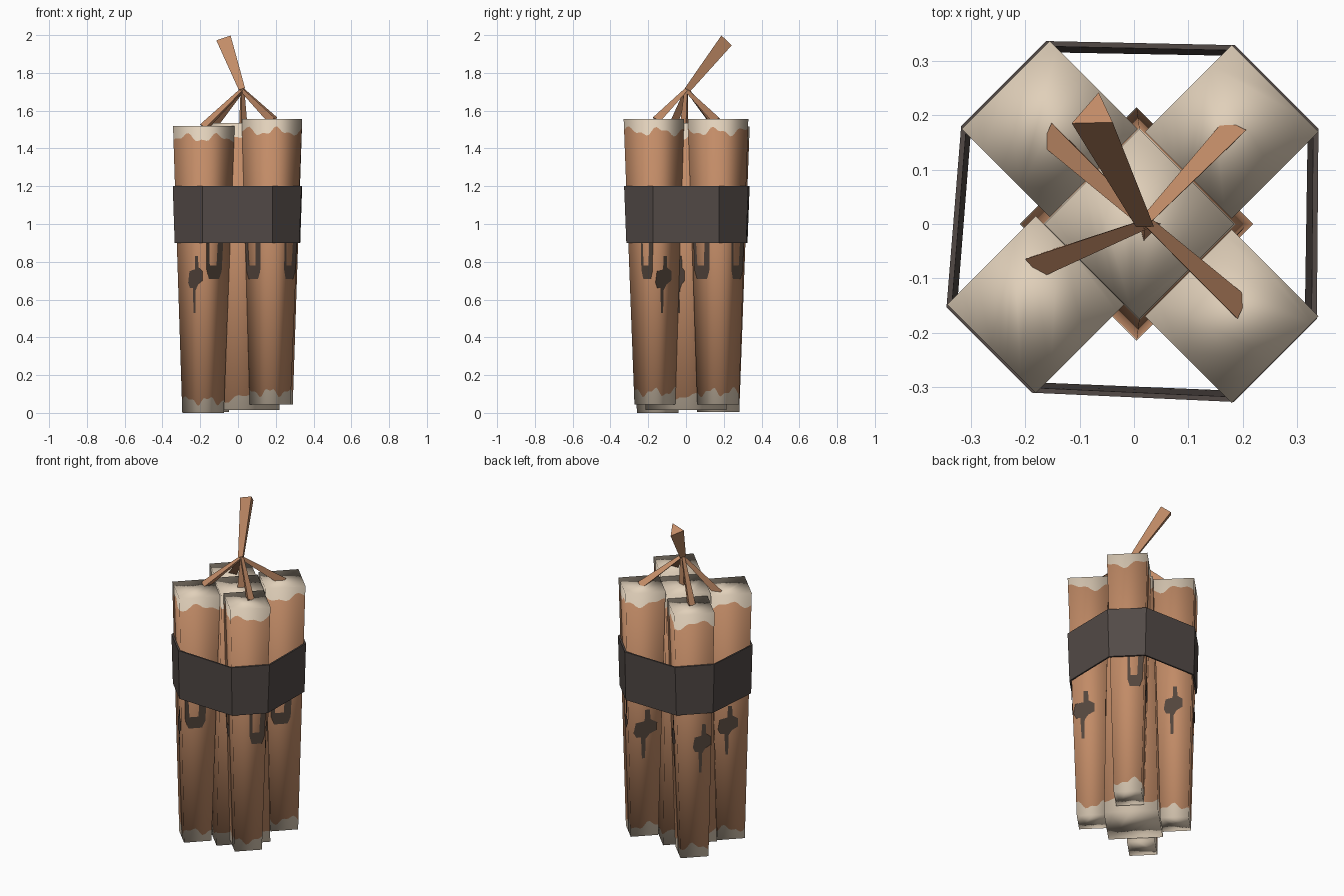
import bpy, bmesh, math
from mathutils import Vector

if "Cube" in bpy.data.objects:
    bpy.data.objects.remove(bpy.data.objects["Cube"])


def material(name, r, g, b):
    m = bpy.data.materials.new(name)
    m.diffuse_color = (r, g, b, 1)
    m.use_nodes = True
    m.node_tree.nodes["Principled BSDF"].inputs["Base Color"].default_value = m.diffuse_color
    return m


BROWN = material("paper_brown", 0.54, 0.26, 0.135)
CREAM = material("cap_cream", 0.75, 0.63, 0.49)
BAND = material("band_charcoal", 0.085, 0.068, 0.062)
STAIN = material("stain_dark_brown", 0.085, 0.058, 0.044)


def make(name, verts, faces, mats, indices=None):
    me = bpy.data.meshes.new(name)
    me.from_pydata(verts, [], faces)
    for m in mats:
        me.materials.append(m)
    if indices:
        me.polygons.foreach_set("material_index", indices)
    me.update()
    ob = bpy.data.objects.new(name, me)
    bpy.context.collection.objects.link(ob)
    return ob


def on_stick(s, a, z):
    """Point on a stick's square skin; a counts sides (0..4) from the -x corner."""
    (x0, y0, z0, r0), (x1, y1, z1, r1) = s
    t = (z - z0) / (z1 - z0)
    r = r0 + (r1 - r0) * t
    k = math.floor(a)
    c = [Vector((math.cos(q), math.sin(q), 0))
         for q in (math.pi + k * math.pi / 2, math.pi + (k + 1) * math.pi / 2)]
    axis = Vector((x0 + (x1 - x0) * t, y0 + (y1 - y0) * t, z))
    return axis + c[0].lerp(c[1], a - k) * r


# Sticks: (bottom x, y, z, radius), (top x, y, z, radius)
STICKS = {
    "front_left": ((-.185, -.15, 0, .11), (-.181, -.148, 1.52, .163)),
    "front_right": ((.17, -.165, .045, .108), (.18, -.17, 1.555, .16)),
    "back_right": ((.18, .17, .045, .11), (.18, .17, 1.555, .16)),
    "back_left": ((-.16, .17, .005, .112), (-.155, .175, 1.515, .162)),
    "center": ((.005, 0, .015, .215), (.01, 0, 1.535, .175)),
}
SIDE = 12


def stick(name, s, phase):
    n, z0, z1 = 4 * SIDE, s[0][2], s[1][2]

    def wave(i, p):  # ragged edge of the pale ends
        q = 2 * math.pi * i / n
        return .065 + .018 * math.sin(4 * q + p) + .01 * math.sin(9 * q + 2 * p)

    verts, normals = [], []
    for row in range(4):
        for i in range(n):
            z = (z0, z0 + wave(i, phase), z1 - wave(i, phase + 2), z1)[row]
            p = on_stick(s, i / SIDE, z)
            verts.append(p)
            t = (z - z0) / (z1 - z0)
            axis = Vector(s[0][:3]).lerp(Vector(s[1][:3]), t)
            radial = (p - axis).normalized()
            normals.append((radial + Vector((0, 0, 1.3 * t - .65))).normalized())
    faces, idx = [list(range(n))[::-1], list(range(3 * n, 4 * n))], [1, 1]
    for row in range(3):
        for i in range(n):
            j = (i + 1) % n
            faces.append([row * n + i, row * n + j, row * n + n + j, row * n + n + i])
            idx.append(0 if row == 1 else 1)
    ob = make(name, verts, faces, [BROWN, CREAM], idx)
    # soft, rounded looking shading over the square section
    ob.data.shade_smooth()
    ob.data.normals_split_custom_set_from_vertices(normals)


for i, (name, s) in enumerate(STICKS.items()):
    stick(name + "_stick", s, i * 1.7)

# Stains: blot with a drip, and a run hanging from the band
BLOT = [(0, .69), (.12, .66), (.32, .66), (.36, .53), (.5, .53), (.53, .65), (.7, .68),
        (1, .7), (1, .75), (.73, .77), (.7, .83), (.5, .83), (.48, .76), (.1, .75)]
RUN = [(0, .92), (0, .76), (.15, .71), (.8, .71), (.95, .75), (1, .92),
       (.68, .92), (.62, .78), (.2, .78), (.15, .92)]
# stick, side, shape, left and right end across the side
STAINS = [
    ("front_right", 0, RUN, .03, .62), ("front_right", 1, RUN, .5, .97),
    ("front_right", 2, BLOT, .02, .66), ("back_right", 1, RUN, .08, .7),
    ("back_right", 2, RUN, .5, .97), ("back_right", 3, BLOT, .15, .85),
    ("front_left", 0, BLOT, .42, .98), ("front_left", 1, RUN, .1, .72),
    ("front_left", 3, BLOT, .1, .7), ("back_left", 3, BLOT, .45, .98),
    ("back_left", 2, BLOT, .2, .75), ("center", 1, BLOT, .7, .98),
]
for name, side, shape, a, b in STAINS:
    q = math.radians(-135 + 90 * side)
    out = Vector((math.cos(q), math.sin(q), 0)) * .004
    pts = [on_stick(STICKS[name], side + a + (b - a) * u, z) + out for u, z in shape]
    make(name + "_stain", pts, [list(range(len(pts)))], [STAIN])

# Band: an eight sided strap around the outer stick corners
rings = []
for z, grow in ((.9, 1.005), (.9, 1.035), (1.2, 1.035), (1.2, 1.005)):
    ring = []
    for k, name in enumerate(["front_left", "front_right", "back_right", "back_left"]):
        for a in (k, (k + 1) % 4):
            p = on_stick(STICKS[name], a, z)
            ring.append(Vector((p.x * grow, p.y * grow, z)))
    rings.append(ring)
make("band", sum(rings, []),
     [[r * 8 + i, r * 8 + (i + 1) % 8, (r + 1) % 4 * 8 + (i + 1) % 8, (r + 1) % 4 * 8 + i]
      for i in range(8) for r in range(4)], [BAND])


# Fuses: three sided tapered cords meeting at a knot
def fuse(name, a, b, ra, rb):
    a, b = Vector(a), Vector(b)
    axis = (b - a).normalized()
    side = axis.cross(Vector((0, 0, 1)))
    side = side.normalized() if side.length > .05 else Vector((1, 0, 0))
    up = side.cross(axis)
    verts = [c + (side * math.cos(q) + up * math.sin(q)) * r
             for c, r in ((a, ra), (b, rb))
             for q in (math.pi, math.pi / 3, -math.pi / 3)]
    faces = [[0, 1, 2], [5, 4, 3]] + [[i, i + 3, (i + 1) % 3 + 3, (i + 1) % 3] for i in range(3)]
    ob = make(name, verts, faces, [BROWN])
    bm = bmesh.new()
    bm.from_mesh(ob.data)
    bmesh.ops.recalc_face_normals(bm, faces=bm.faces)
    bm.to_mesh(ob.data)
    bm.free()


KNOT = (.022, .003, 1.71)
fuse("main_fuse", KNOT, (-.073, .205, 1.972), .02, .046)
for name, end in (("front_left", (-.18, -.072, 1.51)), ("front_right", (.19, -.155, 1.545)),
                  ("back_right", (.187, .173, 1.545)), ("back_left", (-.15, .165, 1.505)),
                  ("center", (.025, -.008, 1.5))):
    fuse(name + "_fuse", KNOT, end, .012, .028)
